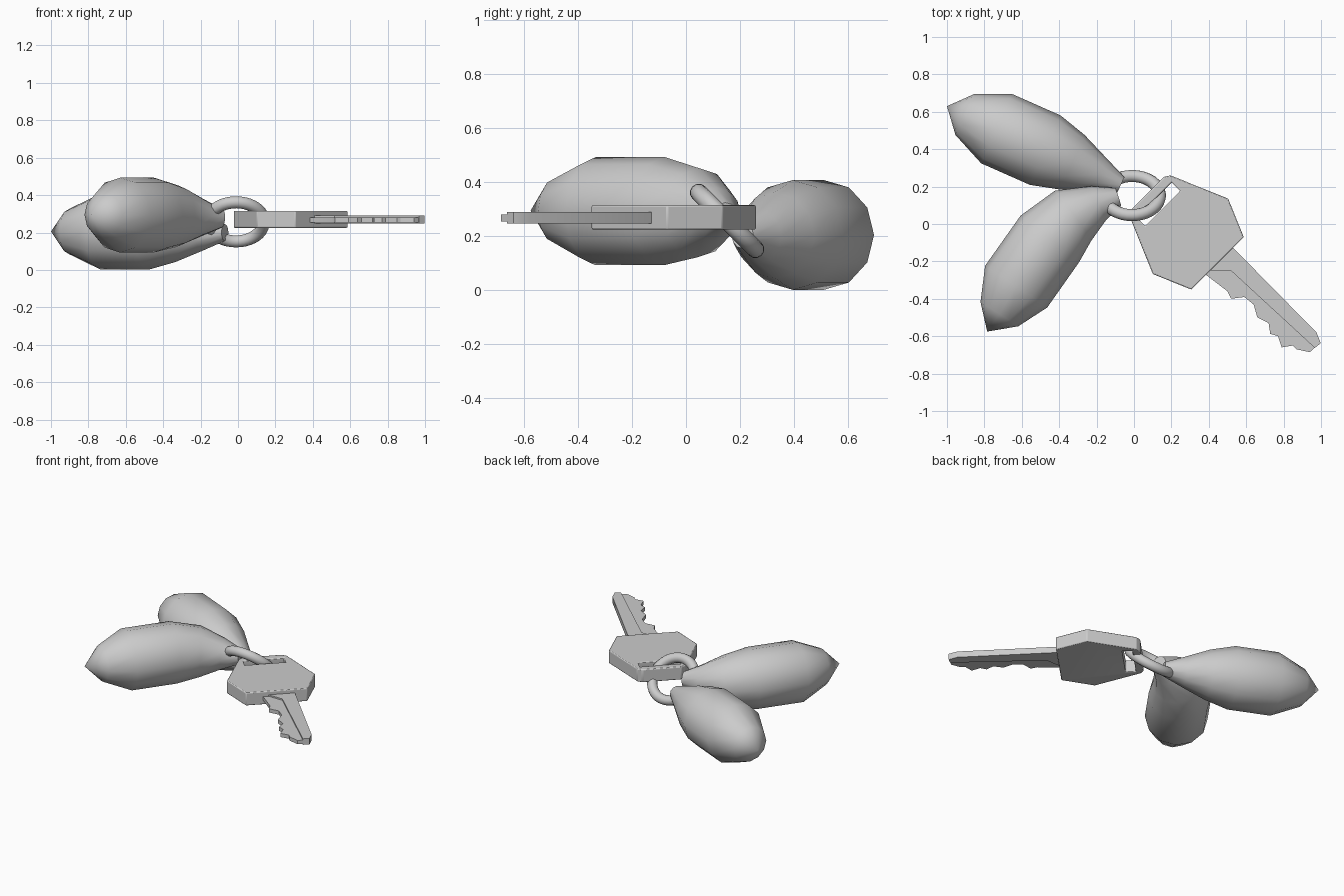
import bpy, bmesh, math
from mathutils import Vector, Matrix

cube = bpy.data.objects.get("Cube")
if cube:
    bpy.data.objects.remove(cube, do_unlink=True)

grey = bpy.data.materials.new("plain grey")
grey.use_nodes = True
grey.diffuse_color = (0.6, 0.6, 0.6, 1)
grey.node_tree.nodes["Principled BSDF"].inputs["Base Color"].default_value = (0.6, 0.6, 0.6, 1)


def finish(name, bm, angle):
    bmesh.ops.recalc_face_normals(bm, faces=bm.faces)
    mesh = bpy.data.meshes.new(name)
    bm.to_mesh(mesh)
    bm.free()
    mesh.materials.append(grey)
    obj = bpy.data.objects.new(name, mesh)
    bpy.context.collection.objects.link(obj)
    bpy.ops.object.select_all(action='DESELECT')
    obj.select_set(True)
    bpy.context.view_layer.objects.active = obj
    bpy.ops.object.shade_smooth_by_angle(angle=math.radians(angle))
    return obj


def float_body(name, stations, tip, sides=12):
    """Skin round sections (centre, radius) along a spine, ending in a point."""
    bm = bmesh.new()
    centres = [Vector(s[:3]) for s in stations] + [Vector(tip)]
    rings = []
    for i, station in enumerate(stations):
        along = (centres[i + 1] - centres[max(i - 1, 0)]).normalized()
        side = along.cross(Vector((0, 0, 1))).normalized()
        up = side.cross(along)
        ring = []
        for k in range(sides):
            a = math.tau * k / sides
            ring.append(bm.verts.new(centres[i] + station[3] * (side * math.cos(a) + up * math.sin(a))))
        rings.append(ring)
    end = bm.verts.new(centres[-1])
    bm.faces.new(rings[0])
    for k in range(sides):
        n = (k + 1) % sides
        for a, b in zip(rings, rings[1:]):
            bm.faces.new((a[k], a[n], b[n], b[k]))
        bm.faces.new((rings[-1][k], rings[-1][n], end))
    return finish(name, bm, 40)


def plate(name, outline, z0, z1):
    """Extrude an outline given along and across the key, which lies diagonally."""
    bm = bmesh.new()
    turn = Matrix.Rotation(-math.pi / 4, 3, 'Z')
    face = bm.faces.new([bm.verts.new(turn @ Vector((u, v, z0))) for u, v in outline])
    top = bmesh.ops.extrude_face_region(bm, geom=[face])["geom"]
    bmesh.ops.translate(bm, vec=(0, 0, z1 - z0), verts=[v for v in top if isinstance(v, bmesh.types.BMVert)])
    return finish(name, bm, 30)


# Two floats
float_body("rear_float", [
    (-0.07, 0.21, 0.2, 0.045), (-0.19, 0.265, 0.2, 0.098), (-0.33, 0.33, 0.203, 0.16),
    (-0.475, 0.395, 0.205, 0.203), (-0.735, 0.51, 0.205, 0.203), (-0.905, 0.585, 0.205, 0.12)],
    (-1.0, 0.63, 0.205))
float_body("front_float", [
    (-0.085, 0.145, 0.275, 0.05), (-0.19, 0.11, 0.28, 0.1), (-0.325, 0.045, 0.287, 0.165),
    (-0.45, -0.08, 0.293, 0.2), (-0.63, -0.335, 0.293, 0.2), (-0.72, -0.482, 0.295, 0.12)],
    (-0.785, -0.575, 0.295))

# Split ring, tilted about the x axis
bpy.ops.mesh.primitive_torus_add(major_radius=0.148, minor_radius=0.033, major_segments=40,
                                 minor_segments=12, location=(-0.01, 0.152, 0.257),
                                 rotation=(-math.pi / 4, 0, 0))
ring = bpy.context.object
ring.name = "key_ring"
ring.data.materials.append(grey)
bpy.ops.object.shade_smooth()

# Key head with a slot for the ring
MID = 0.167
half = [(-0.065, 0.125), (-0.045, 0.155), (0.26, 0.285), (0.465, 0.198)]
outline = [(u, MID + v) for u, v in half] + [(u, MID - v) for u, v in reversed(half)]
head = plate("key_head", outline, 0.225, 0.315)
cutter = plate("slot_cutter", [(-0.015, 0.035), (0.05, 0.035), (0.05, 0.3), (-0.015, 0.3)], 0.1, 0.4)
cutter.hide_render = True
cutter.hide_set(True)
slot = head.modifiers.new("slot", 'BOOLEAN')
slot.operation = 'DIFFERENCE'
slot.object = cutter
slot.solver = 'EXACT'
edge = head.modifiers.new("soft edge", 'BEVEL')
edge.width = 0.008
edge.segments = 2

# Blade: thick spine and thinner toothed edge
plate("blade_spine", [(0.45, 0.285), (1.1, 0.28), (1.157, 0.255), (1.152, 0.215), (0.54, 0.19), (0.45, 0.1)],
      0.248, 0.29)
teeth = [(0.45, 0.078), (0.608, 0.099), (0.65, 0.085), (0.693, 0.141), (0.757, 0.148), (0.82, 0.113),
         (0.884, 0.134), (0.93, 0.1), (0.969, 0.12), (1.025, 0.092), (1.06, 0.141), (1.089, 0.141),
         (1.149, 0.18)]
plate("blade_teeth", teeth + [(1.152, 0.225), (0.45, 0.225)], 0.254, 0.28)
